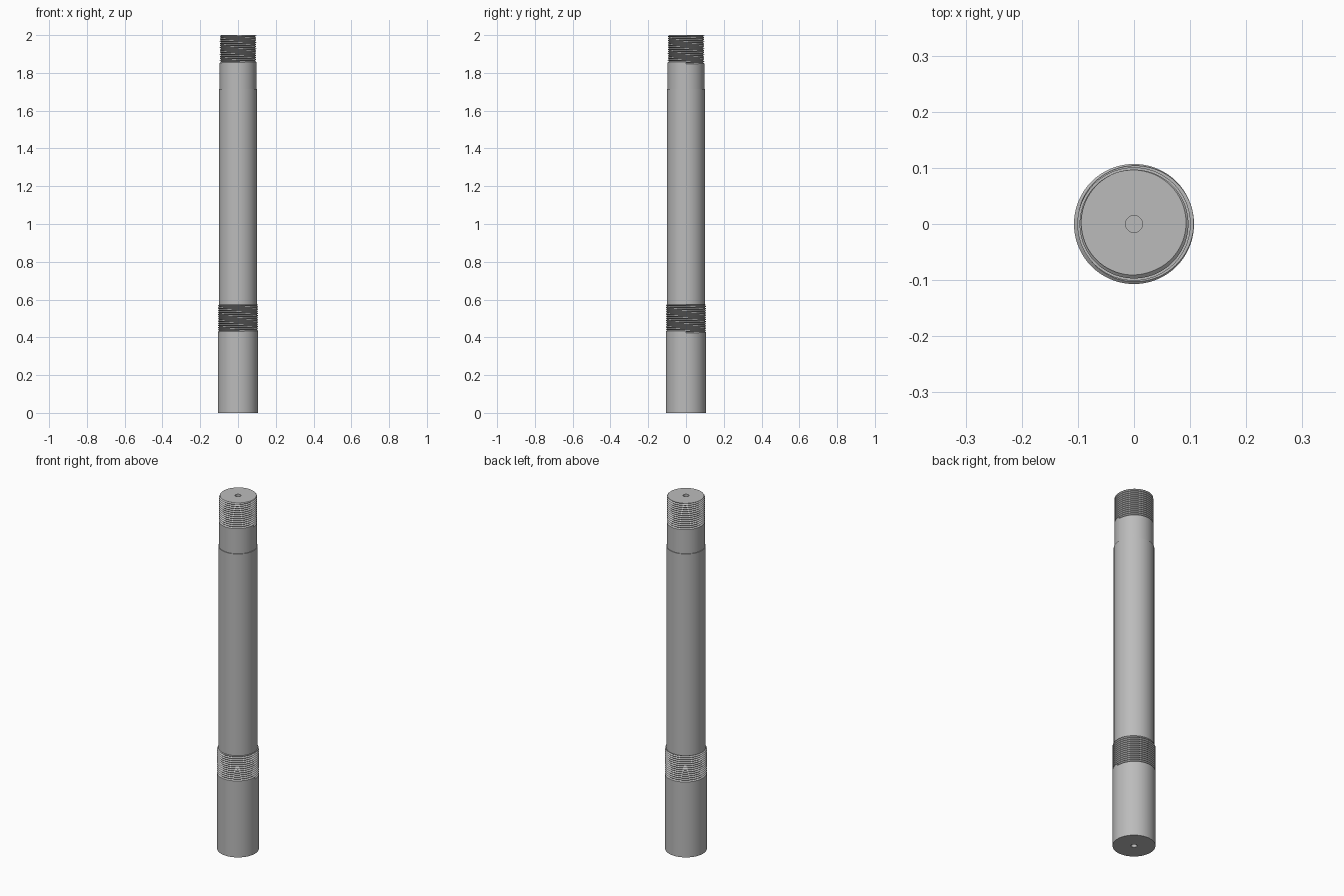
import bpy, bmesh, math

cube = bpy.data.objects.get("Cube")
if cube:
    bpy.data.objects.remove(cube)

SEGMENTS = 72
PITCH = 0.0115
DEPTH = 0.007
BASE_R, SHAFT_R, NECK_R, HOLE_R = 0.107, 0.101, 0.097, 0.015
HOLE_DEPTH = 0.03

# Plain steel material
steel = bpy.data.materials.new("grey steel")
steel.use_nodes = True
steel.diffuse_color = (0.5, 0.5, 0.5, 1)
steel.node_tree.nodes["Principled BSDF"].inputs["Base Color"].default_value = (0.5, 0.5, 0.5, 1)


def thread(radius, bottom, top, turn):
    """Zigzag thread outline at one angle, cut off level at the top."""
    def radius_at(z):
        phase = ((z - bottom) / PITCH - turn) % 1
        return radius - DEPTH * (1 - abs(2 * phase - 1))

    points = []
    for k in range(2 * math.ceil((top - bottom) / PITCH) + 1):
        z = bottom + PITCH * (turn + k / 2)
        if z < top:
            points.append((radius - DEPTH * (k % 2), z))
        else:
            points.append((radius_at(top), top))
    return points


def outline(turn):
    """Whole half-section of the rod, from bottom centre to top centre."""
    return ([(0, HOLE_DEPTH), (HOLE_R, HOLE_DEPTH), (HOLE_R, 0), (BASE_R, 0)]
            + thread(BASE_R, 0.423, 0.573, turn)
            + [(SHAFT_R, 0.573), (SHAFT_R, 1.715), (NECK_R, 1.715)]
            + thread(NECK_R, 1.847, 2.0, turn)
            + [(HOLE_R, 2), (HOLE_R, 2 - HOLE_DEPTH), (0, 2 - HOLE_DEPTH)])


# Sweep the outline round the axis, rising one pitch per turn in the threads
bm = bmesh.new()
columns = []
for j in range(SEGMENTS + 1):
    a = math.tau * j / SEGMENTS
    columns.append([bm.verts.new((r * math.cos(a), r * math.sin(a), z))
                    for r, z in outline(j / SEGMENTS)])
for left, right in zip(columns, columns[1:]):
    for i in range(len(left) - 1):
        bm.faces.new((left[i], right[i], right[i + 1], left[i + 1]))

# Join the seam and close the step where each thread starts
bmesh.ops.remove_doubles(bm, verts=bm.verts, dist=0.00002)
bmesh.ops.holes_fill(bm, edges=[e for e in bm.edges if e.is_boundary], sides=6)
bmesh.ops.recalc_face_normals(bm, faces=bm.faces)

mesh = bpy.data.meshes.new("threaded_rod")
bm.to_mesh(mesh)
bm.free()
mesh.materials.append(steel)
rod = bpy.data.objects.new("threaded_rod", mesh)
bpy.context.collection.objects.link(rod)

bpy.ops.object.select_all(action="DESELECT")
rod.select_set(True)
bpy.context.view_layer.objects.active = rod
bpy.ops.object.shade_smooth_by_angle(angle=math.radians(30))
